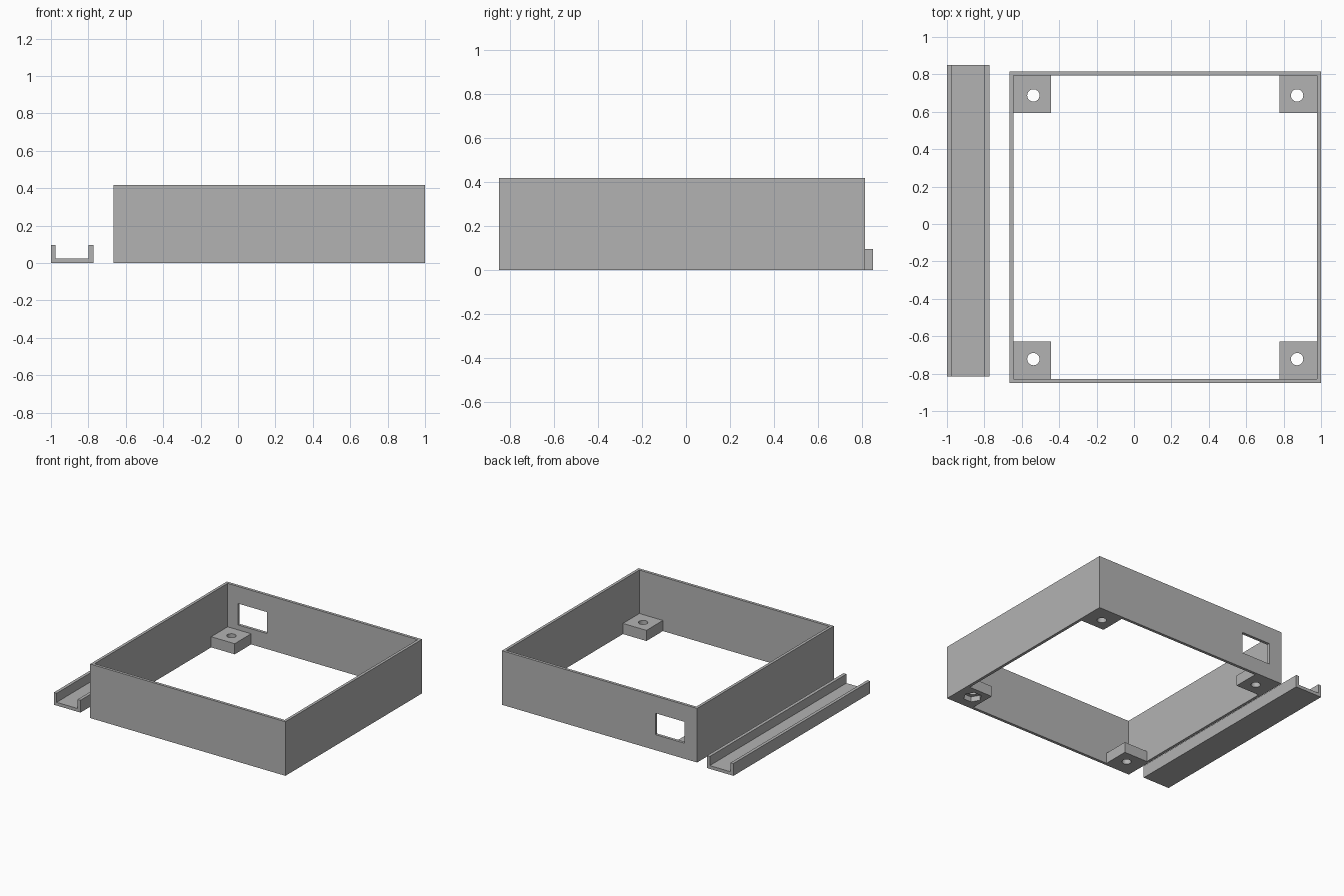
import bpy, bmesh, math

if "Cube" in bpy.data.objects:
    bpy.data.objects.remove(bpy.data.objects["Cube"])

grey = bpy.data.materials.new("grey plastic")
grey.diffuse_color = (0.45, 0.45, 0.45, 1)
grey.use_nodes = True
grey.node_tree.nodes["Principled BSDF"].inputs["Base Color"].default_value = grey.diffuse_color

CX, CY = 0.167, -0.0175      # frame centre
HALF, WALL, HEIGHT = 0.8325, 0.022, 0.417
INNER = HALF - WALL


def finish(name, bm):
    bmesh.ops.recalc_face_normals(bm, faces=bm.faces)
    me = bpy.data.meshes.new(name)
    bm.to_mesh(me)
    bm.free()
    me.materials.append(grey)
    ob = bpy.data.objects.new(name, me)
    bpy.context.collection.objects.link(ob)
    return ob


def box(name, lo, hi):
    bm = bmesh.new()
    bmesh.ops.create_cube(bm, size=1)
    for v in bm.verts:
        v.co = [(a + b) / 2 + c * (b - a) for a, b, c in zip(lo, hi, v.co)]
    return finish(name, bm)


def prism(name, x, y, z0, z1, r, sides):
    bm = bmesh.new()
    bmesh.ops.create_cone(bm, cap_ends=True, segments=sides, radius1=r, radius2=r, depth=z1 - z0)
    a = math.pi / 2 if sides == 6 else 0
    for v in bm.verts:
        px, py = v.co.x, v.co.y
        v.co = (x + px * math.cos(a) - py * math.sin(a),
                y + px * math.sin(a) + py * math.cos(a), v.co.z + (z0 + z1) / 2)
    return finish(name, bm)


def cut(ob, *cutters):
    for c in cutters:
        m = ob.modifiers.new("cut", 'BOOLEAN')
        m.operation, m.solver, m.object = 'DIFFERENCE', 'EXACT', c
        c.hide_render = True
        c.hide_set(True)


# Open square frame with a rectangular port in the rear wall
frame = box("frame_walls", (CX - HALF, CY - HALF, 0), (CX + HALF, CY + HALF, HEIGHT))
cavity = box("cavity_cutter", (CX - INNER, CY - INNER, -0.1), (CX + INNER, CY + INNER, 0.6))
port = box("port_cutter", (-0.556, 0.7, 0.12), (-0.31, 0.9, 0.285))
cut(frame, cavity, port)

# Corner mounting blocks with a screw hole and a hexagonal nut pocket below
for sx in (-1, 1):
    for sy in (-1, 1):
        xs = sorted((CX + sx * 0.61, CX + sx * INNER))
        ys = sorted((CY + sy * 0.61, CY + sy * INNER))
        block = box("mounting_block", (xs[0], ys[0], 0), (xs[1], ys[1], 0.082))
        hx, hy = CX + sx * 0.705, CY + sy * 0.705
        cut(block,
            prism("screw_hole_cutter", hx, hy, -0.05, 0.2, 0.033, 32),
            prism("nut_pocket_cutter", hx, hy, -0.05, 0.04, 0.066, 6))

# Loose U-shaped cable channel beside the frame
profile = [(-1, 0), (-0.773, 0), (-0.773, 0.095), (-0.798, 0.095),
           (-0.798, 0.025), (-0.976, 0.025), (-0.976, 0.095), (-1, 0.095)]
bm = bmesh.new()
face = bm.faces.new([bm.verts.new((x, -0.815, z)) for x, z in profile])
ext = bmesh.ops.extrude_face_region(bm, geom=[face])
for g in ext["geom"]:
    if isinstance(g, bmesh.types.BMVert):
        g.co.y = 0.85
finish("cable_channel", bm)
